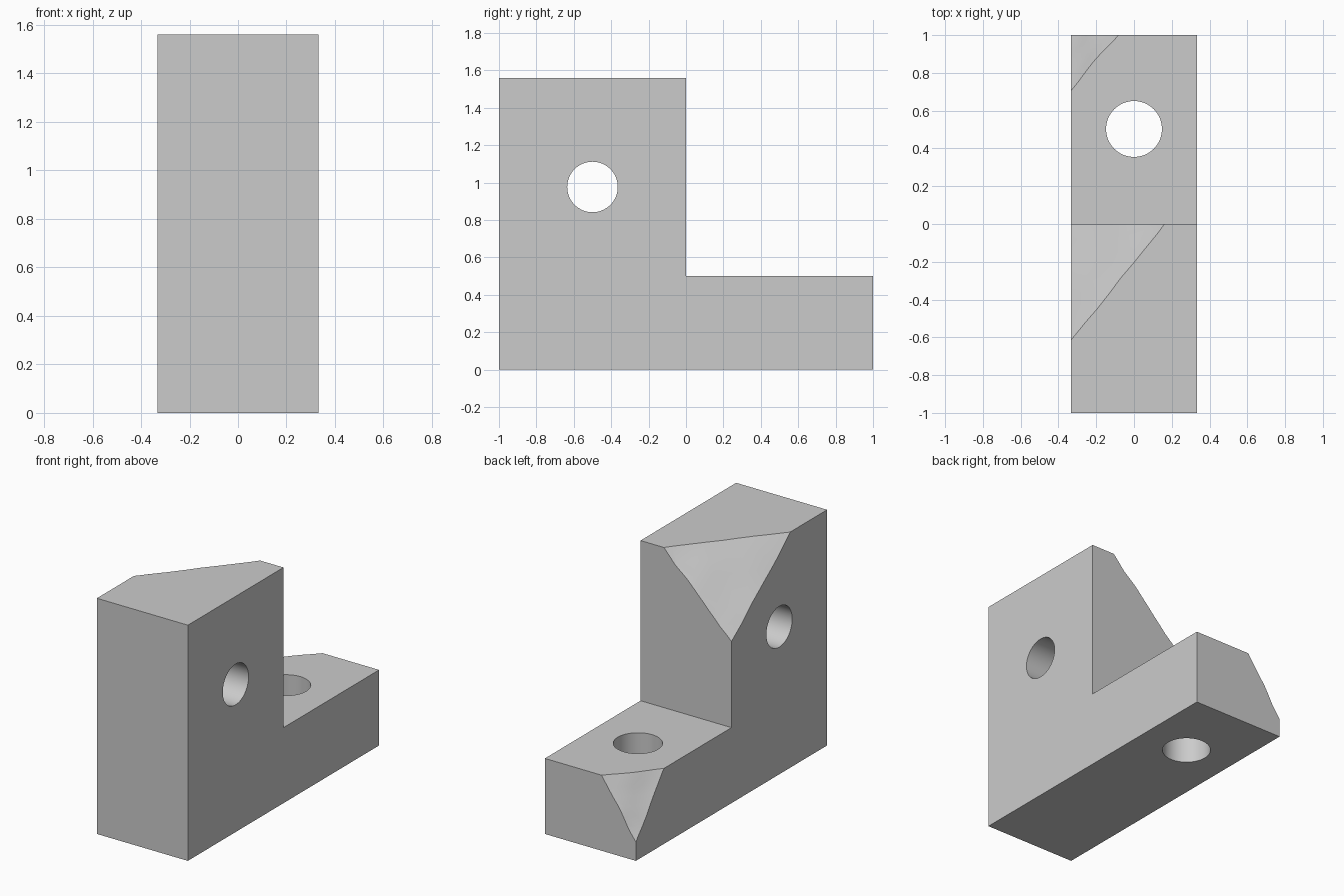
import bpy
import bmesh
import math
from mathutils import Vector, Matrix, noise

if "Cube" in bpy.data.objects:
    bpy.data.objects.remove(bpy.data.objects["Cube"])

HALF_W, TOP, STEP = 0.333, 1.56, 0.5

stone = bpy.data.materials.new("plain_grey")
stone.use_nodes = True
stone.diffuse_color = (0.6, 0.6, 0.6, 1)
stone.node_tree.nodes["Principled BSDF"].inputs["Base Color"].default_value = (0.6, 0.6, 0.6, 1)


def make_object(name, bm):
    bmesh.ops.recalc_face_normals(bm, faces=bm.faces)
    mesh = bpy.data.meshes.new(name)
    bm.to_mesh(mesh)
    bm.free()
    mesh.materials.append(stone)
    obj = bpy.data.objects.new(name, mesh)
    bpy.context.collection.objects.link(obj)
    return obj


def extrude(bm, faces, offset):
    new = bmesh.ops.extrude_face_region(bm, geom=faces)["geom"]
    bmesh.ops.translate(bm, vec=offset, verts=[v for v in new if isinstance(v, bmesh.types.BMVert)])


def hole_cutter(name, radius, centre, rotation):
    bm = bmesh.new()
    bmesh.ops.create_cone(bm, cap_ends=True, segments=64, radius1=radius, radius2=radius,
                          depth=1.2, matrix=Matrix.Translation(centre) @ rotation)
    return make_object(name, bm)


def chip_cutter(name, a, b, c, corner):
    """Slab whose gently uneven inner face passes through a, b and c."""
    a, b, c, corner = map(Vector, (a, b, c, corner))
    normal = (b - a).cross(c - a).normalized()
    centre = (a + b + c) / 3
    if normal.dot(corner - centre) < 0:
        normal.negate()
    size = max((p - centre).length for p in (a, b, c)) * 1.3
    frame = Matrix.Translation(centre) @ normal.to_track_quat('Z', 'Y').to_matrix().to_4x4()
    bm = bmesh.new()
    bmesh.ops.create_grid(bm, x_segments=12, y_segments=12, size=size, matrix=frame)
    for v in bm.verts:
        v.co += normal * 0.012 * noise.noise(v.co * 6)
    extrude(bm, bm.faces[:], normal * 0.6)
    return make_object(name, bm)


# L-shaped body extruded across the width
profile = [(-1, 0), (1, 0), (1, STEP), (0, STEP), (0, TOP), (-1, TOP)]
bm = bmesh.new()
face = bm.faces.new([bm.verts.new((-HALF_W, y, z)) for y, z in profile])
extrude(bm, [face], Vector((2 * HALF_W, 0, 0)))
body = make_object("stepped_block", bm)

# Two drilled holes and two broken corners
cutters = [
    hole_cutter("base_hole", 0.148, (0, 0.503, 0.25), Matrix()),
    hole_cutter("upright_hole", 0.135, (0, -0.5, 0.977), Matrix.Rotation(math.pi / 2, 4, 'Y')),
    chip_cutter("upper_chip", (-HALF_W, -0.62, TOP), (0.16, 0, TOP),
                (-HALF_W, 0, 1.065), (-HALF_W, 0, TOP)),
    chip_cutter("lower_chip", (-HALF_W, 0.71, STEP), (-0.09, 1, STEP),
                (-HALF_W, 1, 0.12), (-HALF_W, 1, STEP)),
]

bpy.ops.object.select_all(action='DESELECT')
body.select_set(True)
bpy.context.view_layer.objects.active = body
for cutter in cutters:
    mod = body.modifiers.new(cutter.name, 'BOOLEAN')
    mod.operation = 'DIFFERENCE'
    mod.solver = 'EXACT'
    mod.object = cutter
    bpy.ops.object.modifier_apply(modifier=mod.name)
    bpy.data.objects.remove(cutter)

# Round hole walls, crisp block edges
bpy.ops.object.shade_smooth_by_angle(angle=math.radians(30))
